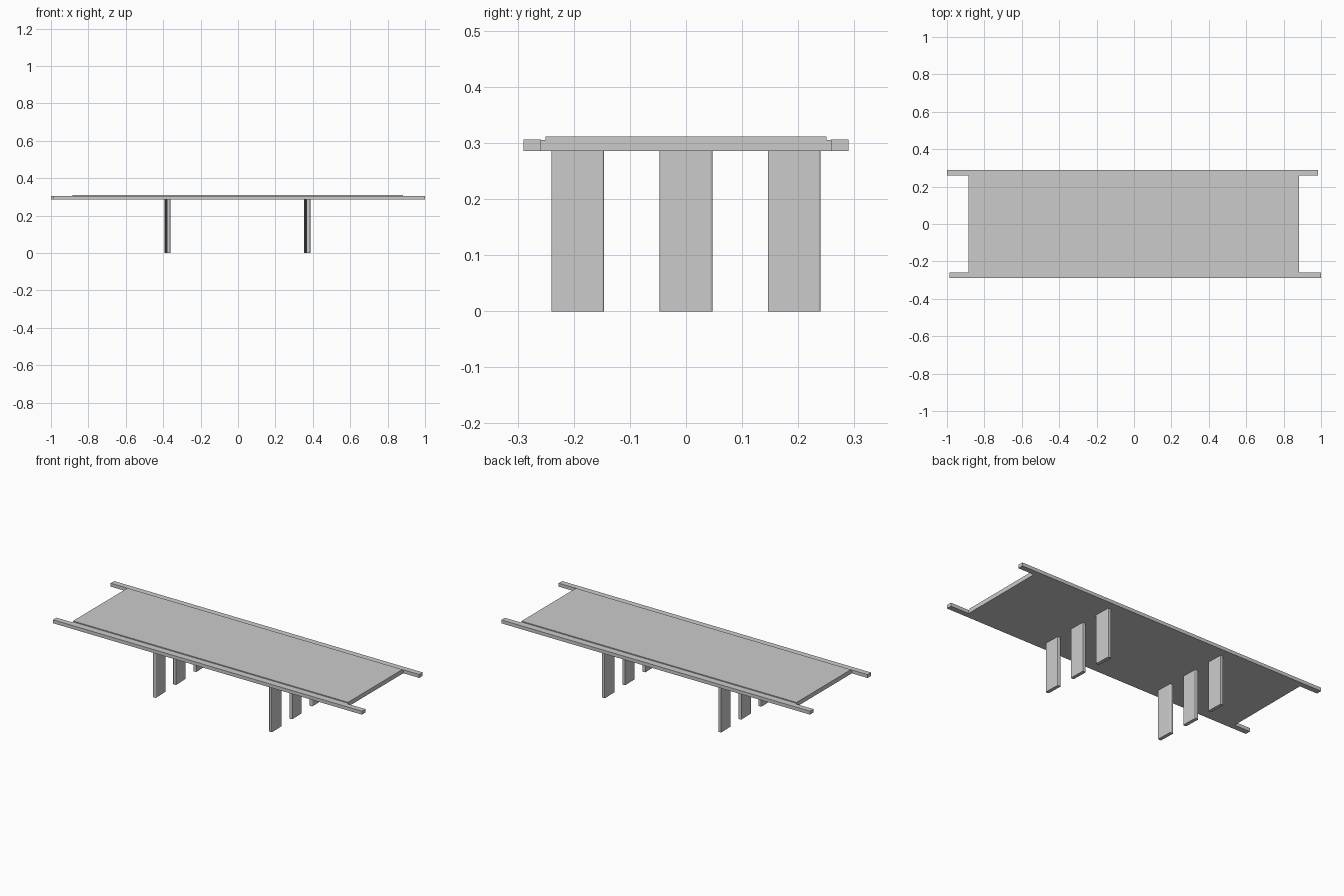
import bpy, bmesh

if "Cube" in bpy.data.objects:
    bpy.data.objects.remove(bpy.data.objects["Cube"])

SKEW = -0.028  # the whole bridge is slightly skewed: x shifts with y


def block(name, x0, x1, y0, y1, z0, z1, bevel=0.0, skew=0.0):
    bm = bmesh.new()
    bmesh.ops.create_cube(bm, size=1)
    for v in bm.verts:
        v.co.x = (x0 + x1) / 2 + v.co.x * (x1 - x0)
        v.co.y = (y0 + y1) / 2 + v.co.y * (y1 - y0)
        v.co.z = (z0 + z1) / 2 + v.co.z * (z1 - z0)
    if bevel:
        # round the upright corners only
        edges = [e for e in bm.edges
                 if abs(e.verts[0].co.z - e.verts[1].co.z) > 0.1]
        bmesh.ops.bevel(bm, geom=edges, offset=bevel, segments=3,
                        profile=0.5, affect='EDGES')
    for v in bm.verts:
        v.co.x += skew * v.co.y
    mesh = bpy.data.meshes.new(name)
    bm.to_mesh(mesh)
    bm.free()
    obj = bpy.data.objects.new(name, mesh)
    bpy.context.collection.objects.link(obj)
    return obj


# Deck slab between the edge beams, and the raised road surface
block("deck_slab", -0.886, 0.883, -0.258, 0.258, 0.286, 0.3055)
block("road_surface", -0.886, 0.883, -0.25, 0.25, 0.3055, 0.311)

# Long edge beams that run past the deck ends
block("front_edge_beam", -0.987, 1.0, -0.29, -0.258, 0.286, 0.306)
block("back_edge_beam", -1.0, 0.985, 0.258, 0.29, 0.286, 0.306)

# Two rows of three flat piers
for side, x in (("left", -0.377), ("right", 0.37)):
    for place, y in (("front", -0.193), ("middle", 0.0), ("back", 0.193)):
        block(f"{side}_{place}_pier", x - 0.01, x + 0.01, y - 0.047, y + 0.047,
              0.0, 0.287, bevel=0.004, skew=SKEW)
